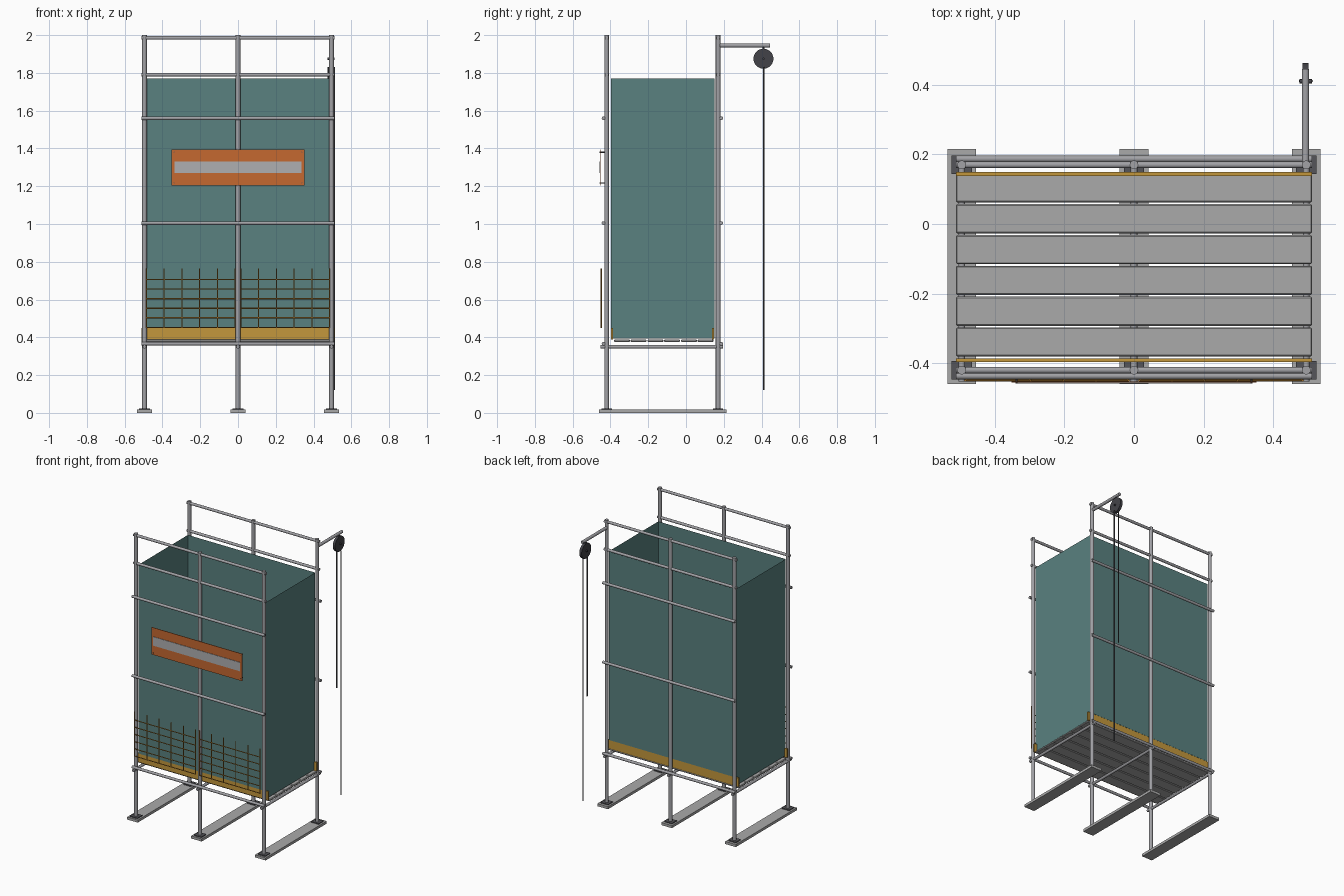
import bpy, math
from mathutils import Vector

if "Cube" in bpy.data.objects:
    bpy.data.objects.remove(bpy.data.objects["Cube"])


def material(name, r, g, b):
    m = bpy.data.materials.new(name)
    m.diffuse_color = (r, g, b, 1)
    m.use_nodes = True
    m.node_tree.nodes["Principled BSDF"].inputs["Base Color"].default_value = m.diffuse_color
    return m


STEEL = material("steel", 0.36, 0.36, 0.38)
DECK = material("grey_deck", 0.40, 0.40, 0.40)
DARK = material("dark_iron", 0.055, 0.055, 0.065)
PLATE = material("dark_plate", 0.09, 0.09, 0.10)
TEAL = material("teal_sheet", 0.10, 0.22, 0.215)
YELLOW = material("yellow_board", 0.55, 0.31, 0.045)
BROWN = material("orange_mesh", 0.50, 0.23, 0.03)
ORANGE = material("orange_sign", 0.56, 0.14, 0.03)
PALE = material("pale_strip", 0.43, 0.43, 0.44)


def box(name, lo, hi, mat, bevel=0):
    lo, hi = Vector(lo), Vector(hi)
    bpy.ops.mesh.primitive_cube_add(size=1, location=(lo + hi) / 2)
    o = bpy.context.object
    o.name = name
    o.scale = hi - lo
    bpy.ops.object.transform_apply(location=False, rotation=False, scale=True)
    o.data.materials.append(mat)
    if bevel:
        b = o.modifiers.new("bevel", 'BEVEL')
        b.width = bevel
        b.segments = 1
    return o


def tube(name, a, b, radius, mat, sides=16):
    a, b = Vector(a), Vector(b)
    bpy.ops.mesh.primitive_cylinder_add(vertices=sides, radius=radius,
                                        depth=(b - a).length, location=(a + b) / 2)
    o = bpy.context.object
    o.name = name
    o.rotation_euler = (b - a).to_track_quat('Z', 'Y').to_euler()
    o.data.materials.append(mat)
    bpy.ops.object.shade_smooth_by_angle(angle=math.radians(40))
    return o


def sheet(name, corners, mat):
    me = bpy.data.meshes.new(name)
    me.from_pydata(corners, [], [(0, 1, 2, 3)])
    me.materials.append(mat)
    o = bpy.data.objects.new(name, me)
    bpy.context.collection.objects.link(o)
    return o


POST_X = (-0.495, 0, 0.495)
FRONT, BACK = -0.42, 0.17

# Sole boards, base plates, posts and transoms
for x in POST_X:
    box("sole_board", (x - 0.041, -0.46, 0), (x + 0.041, 0.215, 0.018), DECK)
    for y in (FRONT, BACK):
        box("base_plate", (x - 0.029, y - 0.027, 0.018), (x + 0.029, y + 0.027, 0.024), PLATE)
        tube("post", (x, y, 0.024), (x, y, 2.0), 0.0125, STEEL)
    tube("transom", (x, -0.452, 0.35), (x, 0.197, 0.35), 0.0095, STEEL)

# Ledgers outside the posts, guard rails in line with them
for y, out in ((FRONT, -1), (BACK, 1)):
    for z in (0.366, 1.005, 1.56):
        tube("ledger", (-0.512, y + out * 0.017, z), (0.512, y + out * 0.017, z), 0.0095, STEEL)
    for z in (1.79, 1.985):
        tube("guard_rail", (-0.512, y, z), (0.512, y, z), 0.0095, STEEL)

# Deck planks
for i in range(6):
    y = -0.381 + i * 0.0885
    box("deck_plank", (-0.512, y, 0.375), (0.512, y + 0.084, 0.389), DECK, 0.004)

# Toe boards
box("front_toe_board", (-0.512, -0.397, 0.389), (0.512, -0.386, 0.45), YELLOW)
box("back_toe_board", (-0.512, 0.138, 0.389), (0.512, 0.149, 0.45), YELLOW)

# Cloth enclosure, open at the top
SX, Y0, Y1, TOP = 0.493, -0.398, 0.15, 1.77
for name, y in (("front_sheet", Y0), ("back_sheet", Y1)):
    sheet(name, [(-SX, y, 0.45), (SX, y, 0.45), (SX, y, TOP), (-SX, y, TOP)], TEAL)
for name, x in (("left_sheet", -SX), ("right_sheet", SX)):
    sheet(name, [(x, Y0, 0.395), (x, Y1, 0.395), (x, Y1, TOP), (x, Y0, TOP)], TEAL)

# Two guard mesh panels on the front
for x0 in (-0.485, 0.015):
    for i in range(6):
        x = x0 + i * 0.094
        tube("mesh_upright", (x, -0.449, 0.45), (x, -0.449, 0.765), 0.003, BROWN, 8)
        z = 0.453 + i * 0.0505
        tube("mesh_bar", (x0, -0.449, z), (x0 + 0.47, -0.449, z), 0.003, BROWN, 8)

# Sign board, pale strip and corner pins
box("sign_board", (-0.352, -0.456, 1.204), (0.352, -0.452, 1.394), ORANGE)
box("sign_strip", (-0.335, -0.459, 1.27), (0.335, -0.456, 1.332), PALE)
for x in (-0.338, 0.338):
    for z in (1.218, 1.38):
        tube("sign_pin", (x, -0.458, z), (x, -0.43, z), 0.003, PLATE, 8)

# Hoist arm, wheel and rope falls
HX = 0.493
tube("hoist_arm", (HX, BACK, 1.945), (HX, 0.445, 1.945), 0.0105, STEEL)
tube("pulley_wheel", (HX - 0.009, 0.41, 1.875), (HX + 0.009, 0.41, 1.875), 0.053, DARK, 24)
tube("pulley_axle", (HX - 0.018, 0.41, 1.875), (HX + 0.018, 0.41, 1.875), 0.006, DARK, 12)
tube("pulley_hanger", (HX, 0.41, 1.875), (HX, 0.41, 1.945), 0.006, DARK, 8)
tube("short_rope", (HX - 0.016, 0.411, 0.86), (HX - 0.016, 0.411, 1.83), 0.0035, PLATE, 8)
tube("long_rope", (HX + 0.018, 0.411, 0.12), (HX + 0.018, 0.411, 1.83), 0.0035, PLATE, 8)
